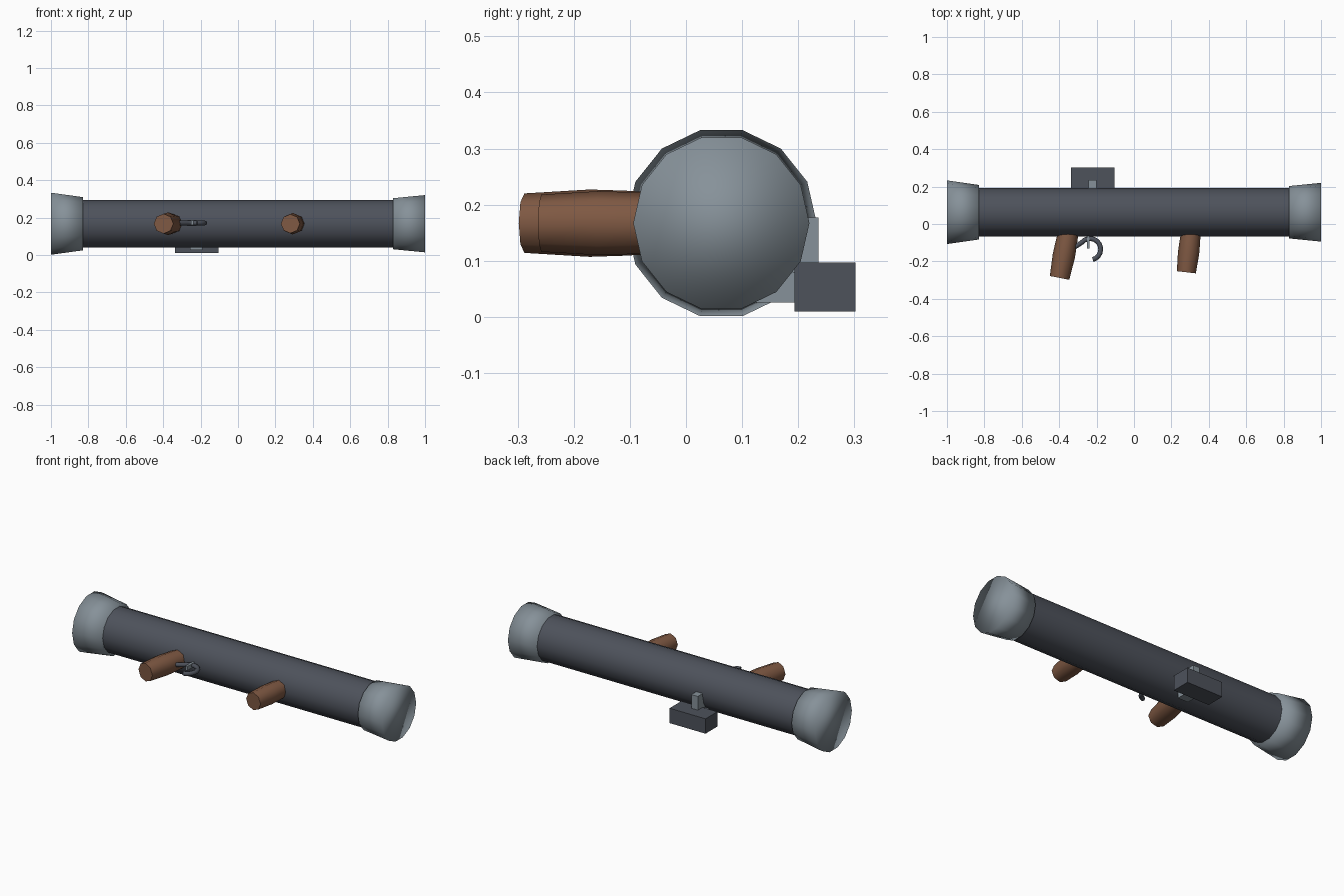
import bpy, bmesh, math
from mathutils import Vector

if "Cube" in bpy.data.objects:
    bpy.data.objects.remove(bpy.data.objects["Cube"])


def material(name, rgb):
    m = bpy.data.materials.new(name)
    m.diffuse_color = (*rgb, 1)
    m.use_nodes = True
    m.node_tree.nodes["Principled BSDF"].inputs["Base Color"].default_value = m.diffuse_color
    return m


gunmetal = material("dark gunmetal", (0.075, 0.084, 0.105))
steel = material("light steel", (0.24, 0.285, 0.32))
wood = material("brown wood", (0.21, 0.098, 0.055))


def finish(name, bm, mat, smooth=True, angle=None):
    bmesh.ops.recalc_face_normals(bm, faces=bm.faces[:])
    me = bpy.data.meshes.new(name)
    bm.to_mesh(me)
    bm.free()
    me.materials.append(mat)
    for p in me.polygons:
        p.use_smooth = smooth
    ob = bpy.data.objects.new(name, me)
    bpy.context.collection.objects.link(ob)
    if angle:
        bpy.context.view_layer.objects.active = ob
        ob.select_set(True)
        bpy.ops.object.shade_smooth_by_angle(angle=math.radians(angle))
        ob.select_set(False)
    return ob


def loft(name, stations, u, v, sides, mat, angle=None):
    """Closed skin through circles given as (centre, radius), or with own axes."""
    bm = bmesh.new()
    rings = []
    for s in stations:
        c, r = s[:2]
        a, b = s[2:] if len(s) == 4 else (u, v)
        rings.append([bm.verts.new(Vector(c) + r * (math.cos(t) * a + math.sin(t) * b))
                      for t in (2 * math.pi * i / sides for i in range(sides))])
    for p, q in zip(rings, rings[1:]):
        for i in range(sides):
            j = (i + 1) % sides
            bm.faces.new((p[i], p[j], q[j], q[i]))
    bm.faces.new(rings[0])
    bm.faces.new(rings[-1])
    return finish(name, bm, mat, angle=angle)


def box(name, lo, hi, mat):
    bm = bmesh.new()
    bmesh.ops.create_cube(bm, size=1)
    for vert in bm.verts:
        vert.co = [(l + h) / 2 + c * (h - l) for l, h, c in zip(lo, hi, vert.co)]
    return finish(name, bm, mat, smooth=False)


X, Y, Z = Vector((1, 0, 0)), Vector((0, 1, 0)), Vector((0, 0, 1))
CY, CZ = 0.063, 0.167

# Main tube and flared end caps along x
loft("tube", [((-0.9, CY, CZ), 0.13), ((0.9, CY, CZ), 0.13)], Y, Z, 14, gunmetal, 40)
loft("rear_cap", [((-1, CY, CZ), 0.17), ((-0.83, CY, CZ), 0.146)], Y, Z, 14, steel)
loft("front_cap", [((0.83, CY, CZ), 0.14), ((1, CY, CZ), 0.157)], Y, Z, 14, steel)


# Barrel-shaped wooden grips
def grip(name, root, tip, r_end, r_mid):
    root, tip = Vector(root), Vector(tip)
    side = (tip - root).cross(Z).normalized()
    stations = [(root.lerp(tip, t), r) for t, r in
                ((0, r_end), (0.3, r_end * 0.3 + r_mid * 0.7), (0.55, r_mid), (1, r_end))]
    loft(name, stations, side, Z, 8, wood, 50)


grip("rear_grip", (-0.348, -0.03, CZ), (-0.398, -0.288, CZ), 0.053, 0.06)
grip("front_grip", (0.306, -0.03, CZ), (0.28, -0.258, CZ), 0.051, 0.057)

# Hooked trigger guard: open arc, with a short tail to the rear grip
path = [(Vector((-0.32, -0.125, 0.171)), 0.013, Vector((-0.6, 0.8, 0)), Z)]
for i in range(13):
    t = math.radians(140 - 215 * i / 12)
    d = Vector((math.cos(t), math.sin(t), 0))
    path.append((Vector((-0.235, -0.135, 0.171)) + 0.057 * d, 0.013, d, Z))
loft("trigger_guard", path, None, None, 8, gunmetal, 50)
box("trigger", (-0.25, -0.13, 0.16), (-0.237, -0.05, 0.184), steel)

# Sight housing and its two brackets
box("sight_box", (-0.338, 0.193, 0.01), (-0.105, 0.302, 0.097), gunmetal)
box("upper_bracket", (-0.242, 0.17, 0.08), (-0.2, 0.236, 0.177), steel)
box("lower_bracket", (-0.257, 0.125, 0.026), (-0.19, 0.2, 0.08), steel)
